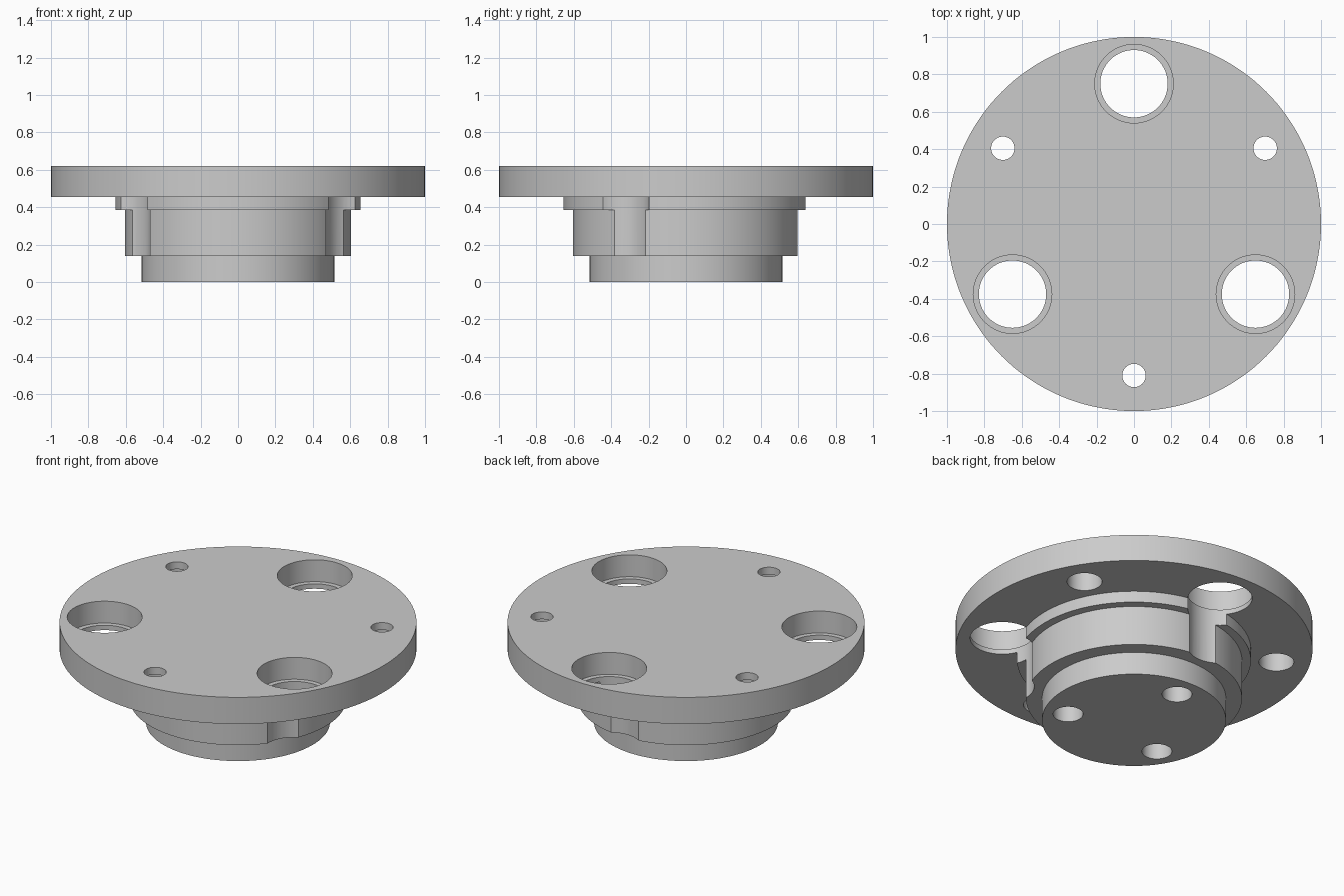
import bpy, bmesh, math

cube = bpy.data.objects.get("Cube")
if cube:
    bpy.data.objects.remove(cube, do_unlink=True)


def lathe(bm, profile, steps, center=(0, 0)):
    """Add a closed turned solid from (radius, height) points, bottom to top."""
    rings = []
    for r, z in profile:
        angles = [math.tau * i / steps for i in range(steps)]
        rings.append([bm.verts.new((center[0] + r * math.cos(a),
                                    center[1] + r * math.sin(a), z)) for a in angles])
    for low, high in zip(rings, rings[1:]):
        for i in range(steps):
            j = (i + 1) % steps
            bm.faces.new((low[i], low[j], high[j], high[i]))
    bm.faces.new(rings[0][::-1])
    bm.faces.new(rings[-1])


def make_object(name, bm):
    bm.normal_update()
    mesh = bpy.data.meshes.new(name)
    bm.to_mesh(mesh)
    bm.free()
    obj = bpy.data.objects.new(name, mesh)
    bpy.context.collection.objects.link(obj)
    return obj


# Heights of the steps
SPIGOT, BODY, SHOULDER, TOP = 0.14, 0.385, 0.455, 0.62

# Stepped hub with the wide flange on top
bm = bmesh.new()
lathe(bm, [(0.515, 0), (0.515, SPIGOT), (0.605, SPIGOT), (0.605, BODY),
           (0.655, BODY), (0.655, SHOULDER), (1, SHOULDER), (1, TOP)], 144)
hub = make_object("flanged_hub", bm)

# Hole shapes: profile, distance from the axis, first angle
holes = [
    # large holes, counterbored from above and cutting into the hub side
    ([(0.18, 0.06), (0.18, 0.485), (0.21, 0.485), (0.21, 0.7)], 0.75, 90),
    # small flange holes, counterbored from below
    ([(0.098, 0.4), (0.098, 0.575), (0.0625, 0.575), (0.0625, 0.7)], 0.81, 30),
    # blind holes in the underside of the spigot
    ([(0.084, -0.1), (0.084, 0.3)], 0.375, 90),
]
bm = bmesh.new()
for profile, distance, start in holes:
    for k in range(3):
        a = math.radians(start + 120 * k)
        lathe(bm, profile, 64, (distance * math.cos(a), distance * math.sin(a)))
cutter = make_object("hole_cutter", bm)
cutter.hide_render = True

# Cut the holes and keep the result
cut = hub.modifiers.new("holes", 'BOOLEAN')
cut.operation = 'DIFFERENCE'
cut.solver = 'EXACT'
cut.object = cutter
for obj in bpy.context.selected_objects:
    obj.select_set(False)
hub.select_set(True)
bpy.context.view_layer.objects.active = hub
bpy.ops.object.modifier_apply(modifier=cut.name)
bpy.data.objects.remove(cutter, do_unlink=True)

# Plain grey metal
grey = bpy.data.materials.new("grey_metal")
grey.use_nodes = True
colour = (0.6, 0.6, 0.6, 1)
grey.diffuse_color = colour
grey.node_tree.nodes["Principled BSDF"].inputs["Base Color"].default_value = colour
hub.data.materials.clear()
hub.data.materials.append(grey)
for face in hub.data.polygons:
    face.material_index = 0

bpy.ops.object.shade_smooth_by_angle(angle=math.radians(30))
